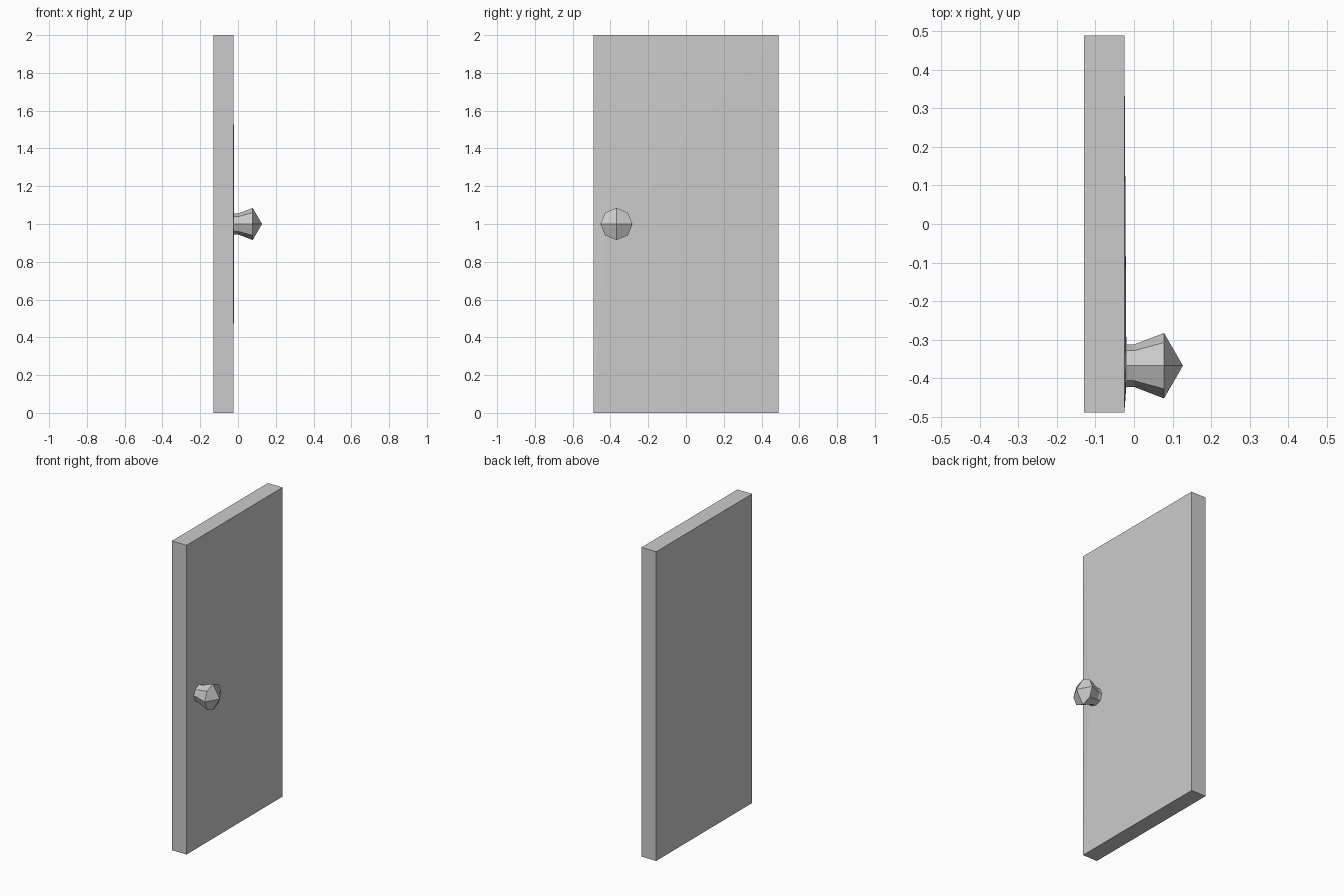
import bpy, bmesh
from math import cos, sin, pi

if "Cube" in bpy.data.objects:
    bpy.data.objects.remove(bpy.data.objects["Cube"])

KY, KZ = -0.368, 1.0          # knob axis
X0, X1 = -0.13, -0.025        # back and front of the slab
BASE_X, BASE_R = -0.02, 0.055  # where the knob meets the door


def ring(bm, x, r):
    """Octagon around the knob axis."""
    return [bm.verts.new((x, KY + r * cos(i * pi / 4), KZ + r * sin(i * pi / 4)))
            for i in range(8)]


def finish(bm, name):
    bm.normal_update()
    me = bpy.data.meshes.new(name)
    bm.to_mesh(me)
    bm.free()
    ob = bpy.data.objects.new(name, me)
    bpy.context.collection.objects.link(ob)
    return ob


# Door slab: its front face rises very slightly to the knob base
bm = bmesh.new()
corners = [(0.49, 2), (-0.49, 2), (-0.49, 0), (0.49, 0)]
back = [bm.verts.new((X0, y, z)) for y, z in corners]
front = [bm.verts.new((X1, y, z)) for y, z in corners]
bm.faces.new(back[::-1])
hole = ring(bm, BASE_X, BASE_R)
for k in range(4):
    n = (k + 1) % 4
    bm.faces.new((back[k], back[n], front[n], front[k]))
    d, m, e = (hole[(2 * k + j) % 8] for j in (1, 2, 3))
    bm.faces.new((front[k], front[n], m))
    bm.faces.new((front[k], m, d))
    bm.faces.new((front[n], e, m))
finish(bm, "door")

# Knob: eight-sided stem flaring to a head, capped by four facets
bm = bmesh.new()
rings = [ring(bm, x, r) for x, r in ((BASE_X, BASE_R), (0.0, BASE_R), (0.078, 0.085))]
for a, b in zip(rings, rings[1:]):
    for i in range(8):
        j = (i + 1) % 8
        bm.faces.new((a[i], a[j], b[j], b[i]))
tip = bm.verts.new((0.127, KY, KZ))
rim = rings[-1]
for i in range(0, 8, 2):
    bm.faces.new((tip, rim[i], rim[i + 1], rim[(i + 2) % 8]))
finish(bm, "knob")
